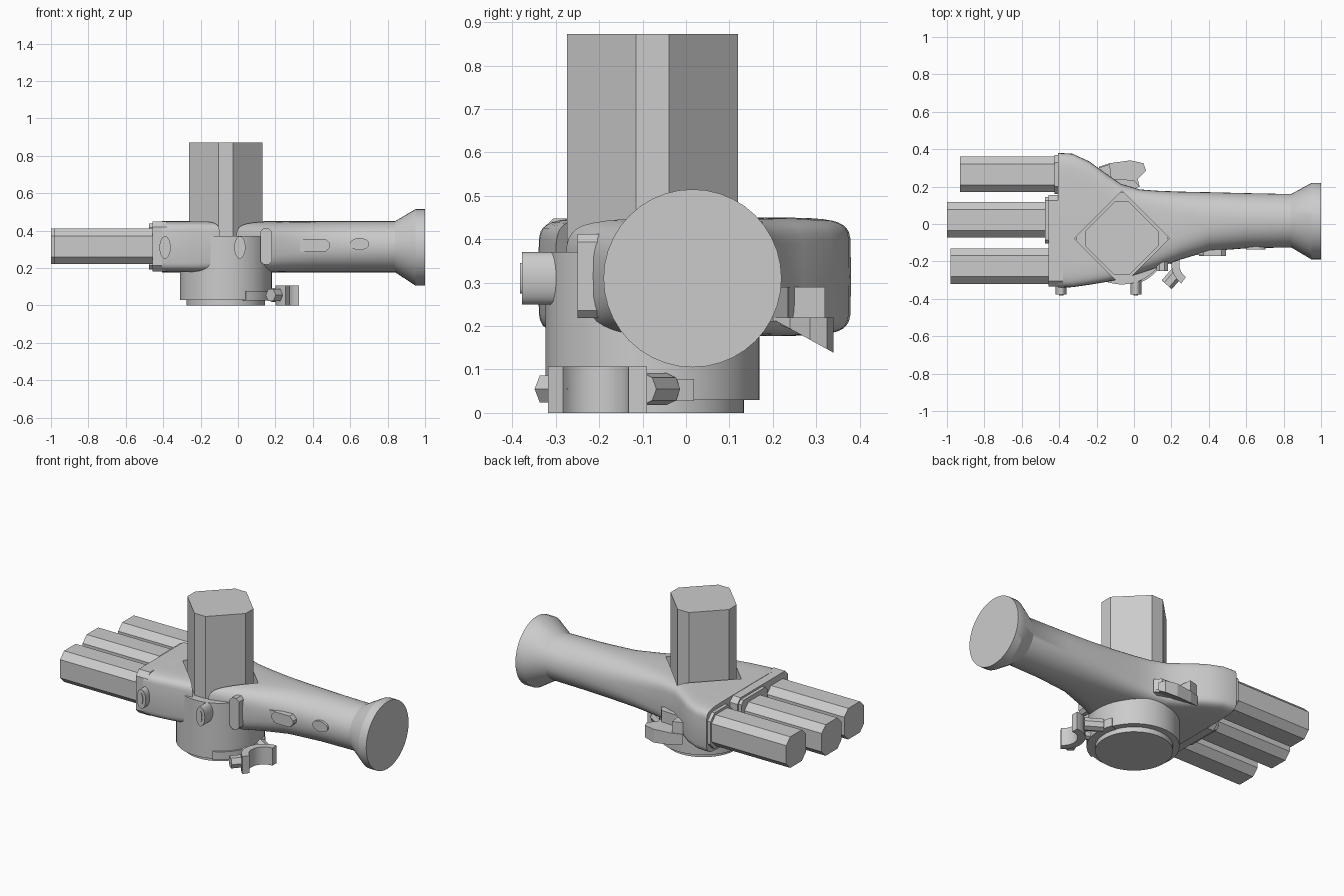
import bpy, bmesh
from math import sin, cos, pi, radians, copysign
from mathutils import Vector

if "Cube" in bpy.data.objects:
    bpy.data.objects.remove(bpy.data.objects["Cube"])

GREY = (0.6, 0.6, 0.6, 1)
mat = bpy.data.materials.new("plain grey")
mat.use_nodes = True
mat.diffuse_color = GREY
mat.node_tree.nodes["Principled BSDF"].inputs["Base Color"].default_value = GREY


def smooth(ob, angle=30):
    bpy.ops.object.select_all(action='DESELECT')
    bpy.context.view_layer.objects.active = ob
    ob.select_set(True)
    bpy.ops.object.shade_smooth_by_angle(angle=radians(angle))


def loft(name, rings, shade=True):
    """Skin equal-length closed rings and cap both ends."""
    bm = bmesh.new()
    loops = [[bm.verts.new(p) for p in ring] for ring in rings]
    n = len(loops[0])
    for a, b in zip(loops, loops[1:]):
        for i in range(n):
            j = (i + 1) % n
            bm.faces.new((a[i], a[j], b[j], b[i]))
    bm.faces.new(loops[0][::-1])
    bm.faces.new(loops[-1])
    bmesh.ops.recalc_face_normals(bm, faces=bm.faces)
    me = bpy.data.meshes.new(name)
    bm.to_mesh(me)
    bm.free()
    ob = bpy.data.objects.new(name, me)
    bpy.context.collection.objects.link(ob)
    me.materials.append(mat)
    if shade:
        smooth(ob)
    return ob


def slab(name, outline, z0, z1, shade=True):
    return loft(name, [[(x, y, z) for x, y in outline] for z in (z0, z1)], shade)


def circle(cx, cy, r, n=48):
    return [(cx + r * cos(2 * pi * i / n), cy + r * sin(2 * pi * i / n)) for i in range(n)]


def arc_band(cx, cy, r0, r1, a0, a1, n=16):
    angles = [radians(a0 + (a1 - a0) * i / n) for i in range(n + 1)]
    return ([(cx + r1 * cos(a), cy + r1 * sin(a)) for a in angles]
            + [(cx + r0 * cos(a), cy + r0 * sin(a)) for a in reversed(angles)])


def chamfered(cx, cy, h, w, c):
    """Rectangle with half sizes h, w and corners cut by c."""
    return [(cx + sx * u, cy + sy * v) for sx, sy, pts in (
        (1, 1, ((h, w - c), (h - c, w))), (-1, 1, ((h - c, w), (h, w - c))),
        (-1, -1, ((h, w - c), (h - c, w))), (1, -1, ((h - c, w), (h, w - c))))
        for u, v in pts]


def along_x(name, outline, x0, x1, shade=False):
    return loft(name, [[(x, y, z) for y, z in outline] for x in (x0, x1)], shade)


def rod(name, a, b, r, n=24, flat=1.0):
    """Round bar between two points; flat narrows it sideways."""
    a, b = Vector(a), Vector(b)
    d = (b - a).normalized()
    side = d.cross(Vector((0, 0, 1))).normalized()
    up = side.cross(d)
    ring = [side * (r * flat * cos(2 * pi * i / n)) + up * (r * sin(2 * pi * i / n)) for i in range(n)]
    return loft(name, [[p + v for v in ring] for p in (a, b)])


def super_ring(x, y0, y1, z0, z1, e, n=40):
    def s(v):
        return copysign(abs(v) ** (2 / e), v)
    return [(x, (y0 + y1) / 2 + (y1 - y0) / 2 * s(cos(2 * pi * i / n)),
             (z0 + z1) / 2 + (z1 - z0) / 2 * s(sin(2 * pi * i / n))) for i in range(n)]


# Palm narrowing into a round grip: x, y range, squareness
grip = [(-0.405, -0.34, 0.38, 8), (-0.33, -0.338, 0.376, 8), (-0.24, -0.325, 0.335, 8),
        (-0.15, -0.31, 0.27, 7), (-0.07, -0.295, 0.215, 6), (0.03, -0.265, 0.185, 5),
        (0.12, -0.235, 0.178, 4), (0.25, -0.19, 0.173, 3), (0.4, -0.145, 0.17, 2.4),
        (0.6, -0.13, 0.165, 2.1), (0.84, -0.125, 0.16, 2)]
rings = [super_ring(x, a, b, 0.177, 0.45, e) for x, a, b, e in grip]
rings += [super_ring(x, -0.19, 0.22, 0.105, 0.515, 2) for x in (0.95, 1.0)]
body = loft("grip_body", rings)

# Diamond socket around the post
PX, PY = -0.065, -0.077
cutter = slab("socket_cutter", circle(PX, PY, 0.255, 4), 0.36, 0.6, False)
cutter.hide_render = True
cut = body.modifiers.new("socket", 'BOOLEAN')
cut.object = cutter
cut.solver = 'EXACT'
bpy.context.view_layer.objects.active = body
bpy.ops.object.modifier_apply(modifier=cut.name)
bpy.data.objects.remove(cutter)
smooth(body)

# Square post turned to a corner, with flattened edges
post = [(PX + x, PY + y) for x, y in (
    (0.197, 0.038), (0.038, 0.197), (-0.038, 0.197), (-0.197, 0.038),
    (-0.197, -0.038), (-0.038, -0.197), (0.038, -0.197), (0.197, -0.038))]
slab("post", post, 0.3, 0.872, False)

# Front of the palm and the plate behind the middle bar
along_x("palm_front", chamfered(-0.09, 0.315, 0.245, 0.133, 0.03), -0.457, -0.38)
along_x("bar_plate", chamfered(0.02, 0.315, 0.125, 0.122, 0.02), -0.477, -0.44)

# Three bars with cut corners
for name, y, x0 in (("back_bar", 0.265, -0.93), ("middle_bar", 0.022, -1.0), ("front_bar", -0.225, -0.98)):
    along_x(name, chamfered(y, 0.315, 0.095, 0.095, 0.039), x0, -0.395)
along_x("back_bar_collar", chamfered(0.265, 0.315, 0.105, 0.11, 0.04), -0.425, -0.39)

# Round base
slab("base_drum", circle(PX, PY, 0.246, 64), 0.03, 0.37)
slab("base_disc", circle(PX, PY, 0.21, 64), 0, 0.04)

# Pegs on the front side
for name, x in (("outer_peg", -0.39), ("inner_peg", 0.01)):
    rod(name, (x, -0.24, 0.31), (x, -0.378, 0.31), 0.06, flat=0.5)
    rod(name + "_pin", (x, -0.3, 0.31), (x, -0.382, 0.31), 0.035, flat=0.35)


# Upright tab, thumb slide and button on the front of the grip
def side_plate(name, cx, cz, h, w, c, y0, y1):
    outline = chamfered(cx, cz, h, w, c)
    return loft(name, [[(x, y, z) for x, z in outline] for y in (y0, y1)], False)


side_plate("upright_tab", 0.15, 0.315, 0.031, 0.097, 0.018, -0.15, -0.25)
side_plate("thumb_slide", 0.42, 0.322, 0.073, 0.034, 0.024, -0.05, -0.172)
side_plate("slide_ramp", 0.36, 0.322, 0.04, 0.033, 0.005, -0.05, -0.165)
loft("grip_button", [[(0.65 + 0.052 * u, y, 0.328 + 0.032 * v) for u, v in circle(0, 0, 1, 24)]
                     for y in (-0.05, -0.137)])

# Clamp beside the base
slab("clamp_jaw", arc_band(0.325, -0.215, 0.083, 0.125, 90, 235), 0, 0.107)
slab("clamp_strap", arc_band(PX, PY, 0.19, 0.256, -65, 22), 0.027, 0.078)
rod("clamp_bolt", (0.24, -0.25, 0.055), (0.175, -0.325, 0.055), 0.036, 6)
rod("clamp_pivot", (0.18, -0.045, 0.055), (0.27, -0.1, 0.055), 0.037, 8)
rod("clamp_link", (0.12, -0.15, 0.055), (0.22, -0.19, 0.055), 0.03, 8)

# Lever on the back of the palm
lever = [(-0.19, 0.305), (-0.13, 0.325), (-0.02, 0.34), (0.05, 0.325), (0.065, 0.285),
         (0.02, 0.24), (0.03, 0.2), (-0.06, 0.18), (-0.12, 0.25)]
loft("lever", [[(x, y, z0 - (y - 0.21) * 0.55 if z0 < 0.215 else z0) for x, y in lever]
               for z0 in (0.21, 0.22)], False)
slab("lever_rib", [(-0.19, 0.3), (-0.13, 0.32), (-0.12, 0.24), (0.0, 0.235),
                   (0.03, 0.2), (-0.06, 0.16), (-0.16, 0.23)], 0.21, 0.29, False)
